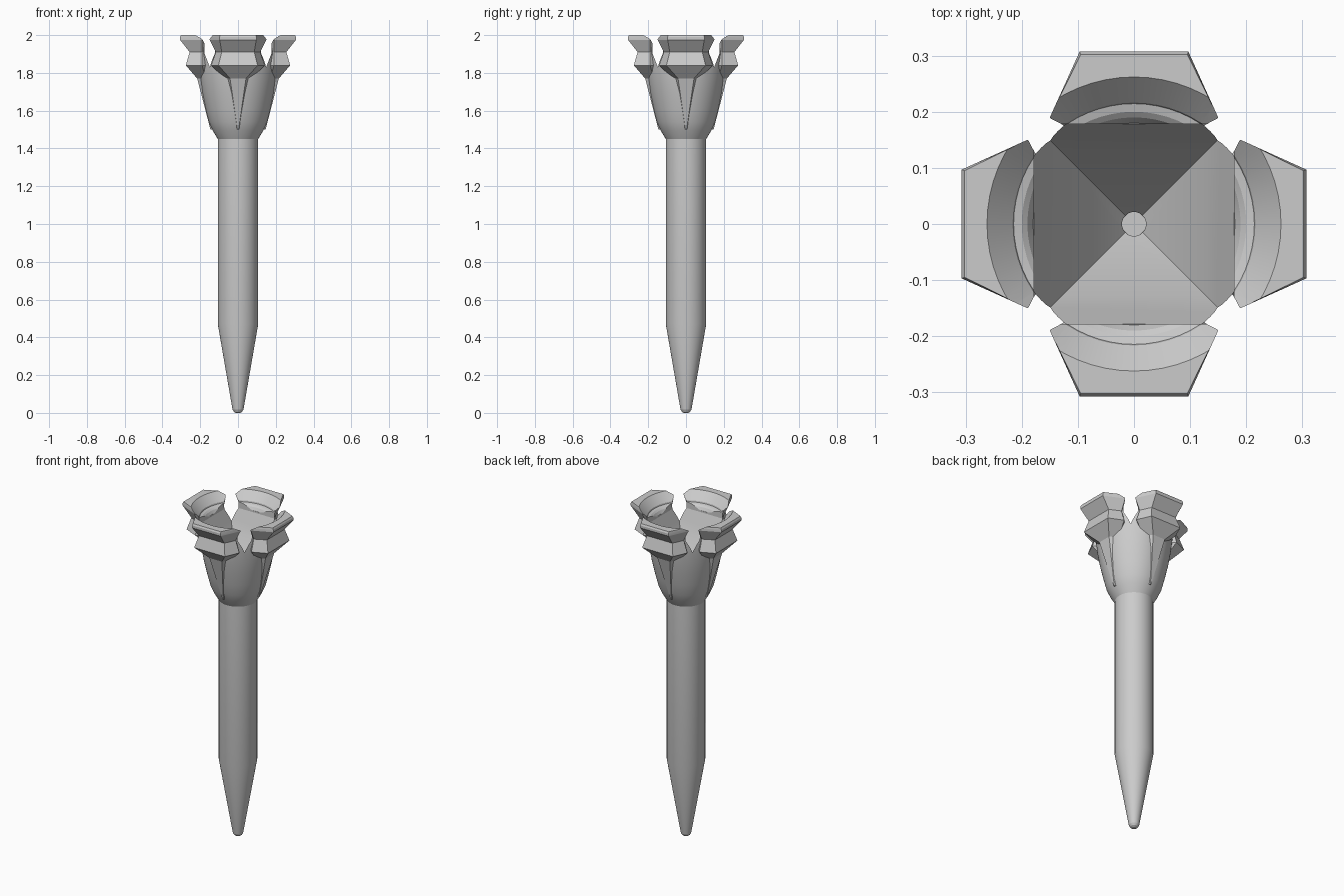
import bpy, bmesh, math
from mathutils import Matrix

if "Cube" in bpy.data.objects:
    bpy.data.objects.remove(bpy.data.objects["Cube"])

grey = bpy.data.materials.new("plain_grey")
grey.diffuse_color = (0.6, 0.6, 0.6, 1)
grey.use_nodes = True
grey.node_tree.nodes["Principled BSDF"].inputs["Base Color"].default_value = grey.diffuse_color


def loft(name, rings, turn=0.0):
    """Closed solid through a stack of equal-length point rings."""
    bm = bmesh.new()
    rows = [[bm.verts.new(p) for p in ring] for ring in rings]
    n = len(rows[0])
    for a, b in zip(rows, rows[1:]):
        for i in range(n):
            j = (i + 1) % n
            bm.faces.new((a[i], a[j], b[j], b[i]))
    bm.faces.new(rows[0][::-1])
    bm.faces.new(rows[-1])
    bmesh.ops.recalc_face_normals(bm, faces=bm.faces)
    bm.transform(Matrix.Rotation(turn, 4, 'Z'))
    me = bpy.data.meshes.new(name)
    bm.to_mesh(me)
    bm.free()
    me.materials.append(grey)
    ob = bpy.data.objects.new(name, me)
    bpy.context.collection.objects.link(ob)
    return ob


def revolve(name, profile, n=64):
    return loft(name, [[(r * math.cos(2 * math.pi * i / n), r * math.sin(2 * math.pi * i / n), z)
                        for i in range(n)] for r, z in profile])


def square_rings(profile):
    return [[(-h, -h, z), (h, -h, z), (h, h, z), (-h, h, z)] for h, z in profile]


def combine(target, other, operation):
    mod = target.modifiers.new(operation.lower(), 'BOOLEAN')
    mod.operation, mod.object, mod.solver = operation, other, 'EXACT'
    bpy.context.view_layer.objects.active = target
    bpy.ops.object.modifier_apply(modifier=mod.name)
    bpy.data.objects.remove(other)


# Pin with rounded tip, straight shaft and flared cup
tee = revolve("tee", [(0.012, 0), (0.022, 0.006), (0.029, 0.018), (0.032, 0.035),
                      (0.107, 0.47), (0.107, 1.45), (0.134, 1.495), (0.154, 1.54), (0.172, 1.61),
                      (0.19, 1.69), (0.204, 1.77), (0.213, 1.85), (0.2155, 1.9), (0.2155, 1.96)])

# Four prongs: z, outer half width, outer distance, side half width, side distance, inner half width, inner distance
levels = [(1.50, 0.003, 0.146, 0.010, 0.12, 0.008, 0.11),
          (1.77, 0.042, 0.216, 0.070, 0.17, 0.060, 0.16),
          (1.84, 0.104, 0.276, 0.142, 0.19, 0.115, 0.165),
          (1.91, 0.086, 0.256, 0.118, 0.19, 0.100, 0.165),
          (1.975, 0.097, 0.307, 0.150, 0.19, 0.125, 0.165),
          (1.99, 0.097, 0.307, 0.150, 0.19, 0.125, 0.165),
          (2.00, 0.095, 0.302, 0.150, 0.19, 0.125, 0.165)]
rings = [[(a, -b, z), (c, -d, z), (e, -f, z), (-e, -f, z), (-c, -d, z), (-a, -b, z)]
         for z, a, b, c, d, e, f in levels]
for k in range(4):
    combine(tee, loft("prong", rings, k * math.pi / 2), 'UNION')

# Hollow: four-sided funnel, rounded ledge, round seat and small centre hole
funnel = loft("funnel_cutter", square_rings([(0.015, 1.62), (0.13, 1.78), (0.178, 1.905), (0.18, 2.1)]))
combine(tee, funnel, 'DIFFERENCE')
ledge = loft("ledge_cutter", [[(-0.12 - h, -h, z), (0.12 + h, -h, z), (0.12 + h, h, z), (-0.12 - h, h, z)]
                              for h, z in [(0.179, 1.905), (0.183, 1.922), (0.193, 1.936), (0.214, 1.943)]])
bpy.data.objects.remove(ledge)
seat = revolve("seat_cutter", [(0.18, 1.915), (0.19, 1.932), (0.20, 1.94), (0.2145, 1.944),
                               (0.2165, 1.952), (0.262, 2.0), (0.31, 2.05)])
combine(tee, seat, 'DIFFERENCE')
combine(tee, revolve("hole_cutter", [(0.0215, 1.615), (0.0215, 1.7)], 24), 'DIFFERENCE')

# Smooth round surfaces, crisp prong edges
bpy.ops.object.select_all(action='DESELECT')
tee.select_set(True)
bpy.context.view_layer.objects.active = tee
bpy.ops.object.shade_smooth_by_angle(angle=math.radians(20))
